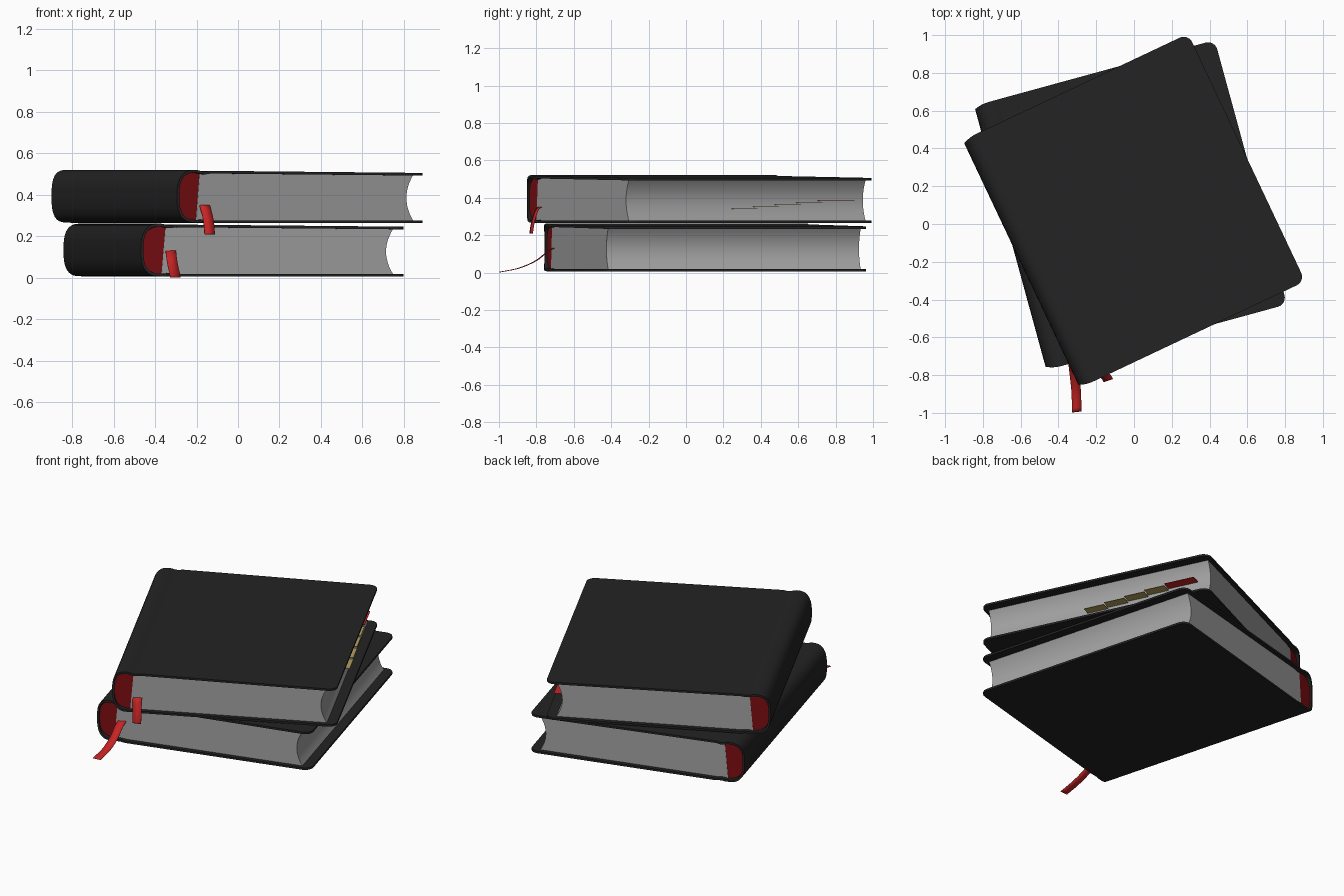
import bpy, bmesh, math
from mathutils import Vector

if "Cube" in bpy.data.objects:
    bpy.data.objects.remove(bpy.data.objects["Cube"])


def material(name, rgb):
    m = bpy.data.materials.new(name)
    m.diffuse_color = (*rgb, 1)
    m.use_nodes = True
    m.node_tree.nodes["Principled BSDF"].inputs["Base Color"].default_value = m.diffuse_color
    return m


BLACK = material("black_leather", (0.017, 0.017, 0.017))
PAPER = material("grey_paper", (0.36, 0.36, 0.36))
RED = material("ribbon_red", (0.58, 0.018, 0.018))
DARK_RED = material("dark_red_lining", (0.2, 0.004, 0.006))
GOLD = material("gold_tab", (0.45, 0.35, 0.11))


def finish(name, bm, mat, place=None, angle=35):
    bmesh.ops.recalc_face_normals(bm, faces=bm.faces)
    me = bpy.data.meshes.new(name)
    bm.to_mesh(me)
    bm.free()
    me.materials.append(mat)
    ob = bpy.data.objects.new(name, me)
    bpy.context.collection.objects.link(ob)
    if place:
        ob.location = place[0]
        ob.rotation_euler.z = place[1]
    bpy.ops.object.select_all(action='DESELECT')
    ob.select_set(True)
    bpy.context.view_layer.objects.active = ob
    bpy.ops.object.shade_smooth_by_angle(angle=math.radians(angle))
    return ob


def extrude_profile(name, pts, half, mat, place):
    """Closed x-z outline extruded along y."""
    bm = bmesh.new()
    a = [bm.verts.new((x, -half, z)) for x, z in pts]
    b = [bm.verts.new((x, half, z)) for x, z in pts]
    n = len(pts)
    bm.faces.new(a)
    bm.faces.new(b[::-1])
    for i in range(n):
        j = (i + 1) % n
        bm.faces.new((a[i], b[i], b[j], a[j]))
    return finish(name, bm, mat, place)


def spine_arc(x0, x1, zlow, zhigh, n=20):
    """Squarish half-round from the top, round the spine, to the bottom."""
    out = []
    for i in range(n + 1):
        t = math.pi * i / n
        s, c = math.sin(t), math.cos(t)
        px = abs(s) ** 0.72
        pz = math.copysign(abs(c) ** 0.72, c)
        out.append((x0 + (x1 - x0) * px, (zlow + zhigh) / 2 + (zhigh - zlow) / 2 * pz))
    return out


FORE, HALF, R, T = 0.66, 0.725, 0.05, 0.013


def half_length(x):
    # rounded fore-edge corners, slightly pulled-in spine ends
    d = x - (FORE - R)
    if d > 0:
        return HALF - R + math.sqrt(max(R * R - d * d, 0))
    return HALF - 0.018 * max(0, (-0.58 - x) / 0.08) ** 2


def cover(name, place):
    edge = [FORE - R + R * math.sin(math.radians(a)) for a in (90, 75, 60, 45, 30, 15, 0)]
    top = [(x, 0.241 + (FORE - x) * 0.009) for x in edge + [0.2, -0.2, -0.46, -0.49]]
    top += [(-0.515, 0.247), (-0.535, 0.2485), (-0.55, 0.253)]
    outer = top + spine_arc(-0.565, -FORE, 0.002, 0.256)
    outer += [(-0.55, 0.001), (-0.53, 0.004), (-0.51, 0.004), (-0.48, 0)]
    outer += [(x, 0) for x in [-0.2, 0.2] + edge[::-1]]
    # inner outline: offset every point along the outline normal
    inner = []
    for i, p in enumerate(outer):
        q0, q1 = outer[max(i - 1, 0)], outer[min(i + 1, len(outer) - 1)]
        d = Vector((q1[0] - q0[0], q1[1] - q0[1])).normalized()
        inner.append((p[0] - d.y * T, p[1] + d.x * T))
    bm = bmesh.new()
    rows = []
    for o, q in zip(outer, inner):
        h = half_length(o[0])
        # outer skin is drawn in a little so the board edges look soft
        rows.append([bm.verts.new(v) for v in (
            (o[0], -h, o[1]), (o[0], h, o[1]), (q[0], h, q[1]), (q[0], -h, q[1]))])
    for r, s in zip(rows, rows[1:]):
        for k in range(4):
            m = (k + 1) % 4
            bm.faces.new((r[k], r[m], s[m], s[k]))
    bm.faces.new(rows[0])
    bm.faces.new(rows[-1][::-1])
    return finish(name, bm, BLACK, place, 40)


def book(prefix, place):
    cover(prefix + "_cover", place)
    # page block with hollow fore-edge
    zl, zh = 0.011, 0.231
    fore = []
    for i in range(13):
        u = -1 + i / 6
        fore.append((0.567 + 0.036 * u * u, (zl + zh) / 2 + (zh - zl) / 2 * u))
    extrude_profile(prefix + "_pages", [(-0.555, zl)] + fore + [(-0.535, 0.242)], 0.70, PAPER, place)
    # red lining between pages and spine
    extrude_profile(prefix + "_spine_lining",
                    spine_arc(-0.535, -0.65, 0.012, 0.244), 0.698, DARK_RED, place)


def ribbon(name, pts, half_w):
    """Flat strip along a smoothed path."""
    P = [Vector(p) for p in pts]
    P = [2 * P[0] - P[1]] + P + [2 * P[-1] - P[-2]]
    path = []
    for i in range(1, len(P) - 2):
        a, b, c, d = P[i - 1:i + 3]
        for k in range(5):
            t = k / 5
            path.append(0.5 * (2 * b + (c - a) * t + (2 * a - 5 * b + 4 * c - d) * t * t
                               + (3 * b - a - 3 * c + d) * t ** 3))
    path.append(P[-2])
    bm = bmesh.new()
    w = Vector(half_w)
    rows = [(bm.verts.new(p - w), bm.verts.new(p + w)) for p in path]
    for r, s in zip(rows, rows[1:]):
        bm.faces.new((r[0], r[1], s[1], s[0]))
    ob = finish(name, bm, RED)
    mod = ob.modifiers.new("thickness", 'SOLIDIFY')
    mod.thickness = 0.003
    mod.offset = 0


# two stacked books
lower = ((-0.018, 0.10, 0.006), math.radians(15.3))
upper = ((0.0, 0.07, 0.265), math.radians(25.3))
book("lower_book", lower)
book("upper_book", upper)

# ribbon bookmarks
ribbon("lower_ribbon", [(-0.325, -0.68, 0.145), (-0.322, -0.74, 0.112), (-0.315, -0.80, 0.065),
                        (-0.306, -0.89, 0.025), (-0.303, -0.995, 0.003)], (0.025, 0.003, 0))
ribbon("upper_ribbon", [(-0.165, -0.755, 0.352), (-0.160, -0.79, 0.345), (-0.147, -0.81, 0.30),
                        (-0.139, -0.822, 0.25), (-0.137, -0.828, 0.21)], (0.025, 0.008, 0))

# stepped index tabs on the upper fore-edge
spans = [(-0.08 + 0.128 * i, 0.048 + 0.128 * i) for i in range(4)] + [(0.432, 0.62)]
for i, (y0, y1) in enumerate(spans):
    z = 0.076 + 0.011 * i
    x0, x1 = 0.55, 0.63
    bm = bmesh.new()
    bmesh.ops.create_cube(bm, size=1)
    for v in bm.verts:
        v.co = ((x0 + x1) / 2 + v.co.x * (x1 - x0), (y0 + y1) / 2 + v.co.y * (y1 - y0), z + v.co.z * 0.003)
    finish("index_tab_%d" % (i + 1), bm, RED if i == 4 else GOLD, upper)
